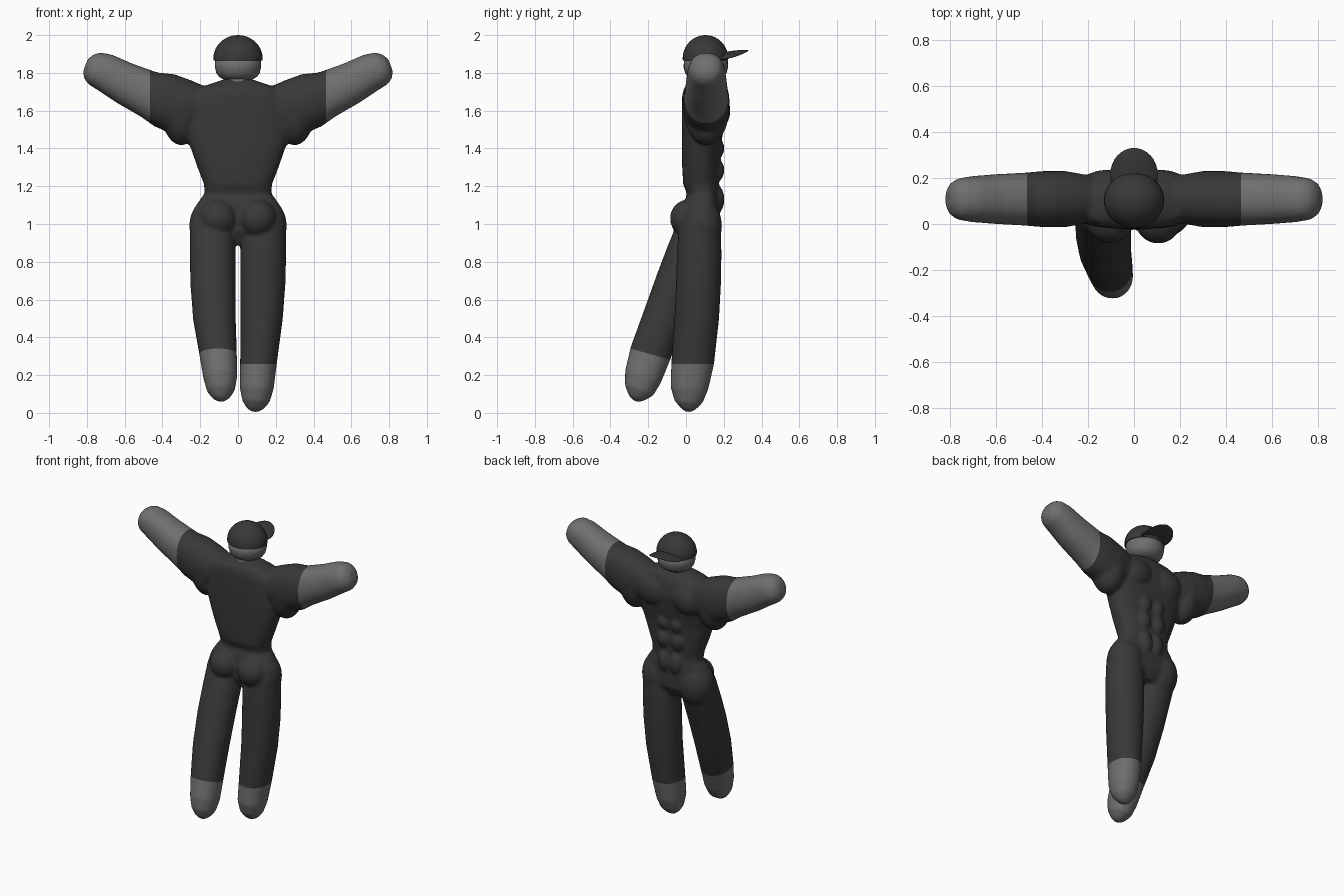
import bpy, bmesh, math
from mathutils import Vector, Matrix

cube = bpy.data.objects.get("Cube")
if cube:
    bpy.data.objects.remove(cube, do_unlink=True)


def material(name, value):
    m = bpy.data.materials.new(name)
    m.use_nodes = True
    col = (value, value, value, 1)
    m.diffuse_color = col
    m.node_tree.nodes["Principled BSDF"].inputs["Base Color"].default_value = col
    return m


CLOTH = material("dark cloth", 0.04)
SKIN = material("grey skin", 0.16)


def loft(bm, sections, power=2.0, count=32):
    """Closed tube of rounded sections: (x, y, z, half width, half depth)."""
    t = (Vector(sections[-1][:3]) - Vector(sections[0][:3])).normalized()
    ref = Vector((0, 1, 0)) if abs(t.x) > 0.7 else Vector((1, 0, 0))
    u = (ref - t * ref.dot(t)).normalized()
    v = t.cross(u)
    rings = []
    for x, y, z, a, b in sections:
        ring = []
        for i in range(count):
            ang = math.tau * i / count
            c, s = math.cos(ang), math.sin(ang)
            pu = math.copysign(abs(c) ** (2 / power), c) * a
            pv = math.copysign(abs(s) ** (2 / power), s) * b
            ring.append(bm.verts.new(Vector((x, y, z)) + u * pu + v * pv))
        rings.append(ring)
    for lo, hi in zip(rings, rings[1:]):
        for i in range(count):
            j = (i + 1) % count
            bm.faces.new((lo[i], lo[j], hi[j], hi[i]))
    bm.faces.new(rings[0][::-1])
    bm.faces.new(rings[-1])


def ball(bm, center, radii, tilt=0.0):
    mat = (Matrix.Translation(center) @ Matrix.Rotation(tilt, 4, 'Y')
           @ Matrix.Diagonal((*radii, 1)))
    return bmesh.ops.create_uvsphere(bm, u_segments=32, v_segments=20,
                                     radius=1, matrix=mat)["verts"]


def finish(bm, name, mats):
    bmesh.ops.recalc_face_normals(bm, faces=bm.faces[:])
    for f in bm.faces:
        f.smooth = True
    mesh = bpy.data.meshes.new(name)
    bm.to_mesh(mesh)
    bm.free()
    for m in mats:
        mesh.materials.append(m)
    ob = bpy.data.objects.new(name, mesh)
    bpy.context.collection.objects.link(ob)
    return ob


# Torso: height, half width, back y, chest y
bm = bmesh.new()
torso = [(0.89, 0.12, 0.02, 0.14), (0.96, 0.23, -0.02, 0.18),
         (1.04, 0.24, -0.02, 0.18), (1.11, 0.215, -0.01, 0.175),
         (1.16, 0.178, 0.005, 0.17), (1.21, 0.18, -0.015, 0.175),
         (1.30, 0.215, -0.02, 0.175), (1.40, 0.25, -0.022, 0.18),
         (1.50, 0.285, -0.022, 0.20), (1.60, 0.29, -0.022, 0.215),
         (1.68, 0.265, -0.02, 0.205), (1.72, 0.21, -0.01, 0.19),
         (1.75, 0.12, 0.02, 0.16), (1.77, 0.06, 0.04, 0.12)]
loft(bm, [(0, (a + b) / 2, z, w, (b - a) / 2) for z, w, a, b in torso], 2.6)

for s in (1, -1):
    # Arms and shoulders
    loft(bm, [(s * x, 0.108, z, a, b) for x, z, a, b in (
        (0.18, 1.60, 0.10, 0.12), (0.30, 1.62, 0.122, 0.15),
        (0.39, 1.655, 0.122, 0.148), (0.47, 1.685, 0.115, 0.125),
        (0.60, 1.745, 0.108, 0.112), (0.70, 1.80, 0.10, 0.102),
        (0.76, 1.824, 0.09, 0.09), (0.79, 1.834, 0.07, 0.068),
        (0.808, 1.84, 0.035, 0.035))], 2.2)
    ball(bm, (s * 0.30, 0.108, 1.595), (0.105, 0.118, 0.178))
    # Chest, buttocks and hips
    ball(bm, (s * 0.12, 0.145, 1.60), (0.13, 0.09, 0.11), s * 0.3)
    ball(bm, (s * 0.105, 0.015, 1.03), (0.1, 0.1, 0.1))
    ball(bm, (s * 0.14, 0.08, 0.99), (0.118, 0.11, 0.15))
    # Stomach muscles
    for z, x, h in ((1.40, 0.05, 0.055), (1.285, 0.055, 0.06),
                    (1.13, 0.043, 0.075)):
        ball(bm, (s * x, 0.165, z), (0.047, 0.038, h), s * 0.1)

# Standing leg, then the leg swung backwards
loft(bm, [(0.137, 0.075, 1.0, 0.118, 0.11), (0.133, 0.07, 0.85, 0.122, 0.118),
          (0.132, 0.067, 0.70, 0.120, 0.119), (0.125, 0.057, 0.50, 0.112, 0.118),
          (0.108, 0.035, 0.26, 0.097, 0.113), (0.099, 0.018, 0.13, 0.09, 0.1),
          (0.095, 0.014, 0.06, 0.072, 0.075), (0.092, 0.013, 0.022, 0.045, 0.04),
          (0.09, 0.012, 0.005, 0.015, 0.015)], 2.1)
loft(bm, [(-0.137, 0.07, 1.0, 0.118, 0.11), (-0.134, 0.012, 0.85, 0.121, 0.114),
          (-0.133, -0.045, 0.70, 0.120, 0.114), (-0.125, -0.118, 0.50, 0.113, 0.113),
          (-0.105, -0.19, 0.31, 0.099, 0.11), (-0.094, -0.228, 0.19, 0.09, 0.1),
          (-0.09, -0.248, 0.12, 0.074, 0.08), (-0.088, -0.262, 0.08, 0.045, 0.045),
          (-0.086, -0.268, 0.062, 0.015, 0.015)], 2.1)

# Fuse the body into one soft surface
body = finish(bm, "body", [])
remesh = body.modifiers.new("fuse", 'REMESH')
remesh.mode = 'VOXEL'
remesh.voxel_size = 0.01
soften = body.modifiers.new("soften", 'SMOOTH')
soften.factor = 0.5
soften.iterations = 6
graph = bpy.context.evaluated_depsgraph_get()
bm = bmesh.new()
bm.from_object(body, graph)
bpy.data.objects.remove(body, do_unlink=True)

# Cut clean sleeve and trouser hems, then colour beyond them
SLEEVE, HEM = 0.465, 0.26
swung_point, swung_normal = Vector((0, -0.185, 0.31)), Vector((0, 0.27, 0.96))
for co, no in ((Vector((SLEEVE, 0, 0)), Vector((1, 0, 0))),
               (Vector((-SLEEVE, 0, 0)), Vector((1, 0, 0))),
               (Vector((0, 0, HEM)), Vector((0, 0, 1))),
               (swung_point, swung_normal)):
    bmesh.ops.bisect_plane(bm, geom=bm.verts[:] + bm.edges[:] + bm.faces[:],
                           dist=1e-5, plane_co=co, plane_no=no)
for f in bm.faces:
    c = f.calc_center_median()
    left_foot = c.x > 0 and c.z < HEM
    right_foot = c.x < 0 and c.z < 0.6 and (c - swung_point).dot(swung_normal) < 0
    f.material_index = int(abs(c.x) > SLEEVE or left_foot or right_foot)
finish(bm, "body", [CLOTH, SKIN])

# Head and neck
bm = bmesh.new()
loft(bm, [(0, 0.105, z, w, d) for z, w, d in (
    (1.758, 0.05, 0.05), (1.765, 0.078, 0.075), (1.78, 0.101, 0.097),
    (1.80, 0.115, 0.11), (1.83, 0.122, 0.118), (1.88, 0.122, 0.115))])
finish(bm, "head", [SKIN])
bm = bmesh.new()
loft(bm, [(0, 0.09, 1.70, 0.07, 0.065), (0, 0.09, 1.79, 0.065, 0.065)])
finish(bm, "neck", [SKIN])

# Cap: dome with a flat underside
bm = bmesh.new()
for v in ball(bm, (0, 0.103, 1.875), (0.131, 0.121, 0.125)):
    v.co.z = max(v.co.z, 1.865)
bmesh.ops.dissolve_degenerate(bm, edges=bm.edges[:], dist=1e-5)
cap = finish(bm, "cap", [CLOTH])

# Brim: flat disc, tilted up at the tip and drooping at the sides
bm = bmesh.new()
for v in ball(bm, (0, 0.215, 1.897), (0.103, 0.115, 0.013)):
    v.co.z += (v.co.y - 0.2) * 0.16 - 2.2 * v.co.x ** 2
finish(bm, "cap_brim", [CLOTH])

for ob in bpy.context.selected_objects:
    ob.select_set(False)
cap.select_set(True)
bpy.context.view_layer.objects.active = cap
bpy.ops.object.shade_smooth_by_angle(angle=math.radians(40))
